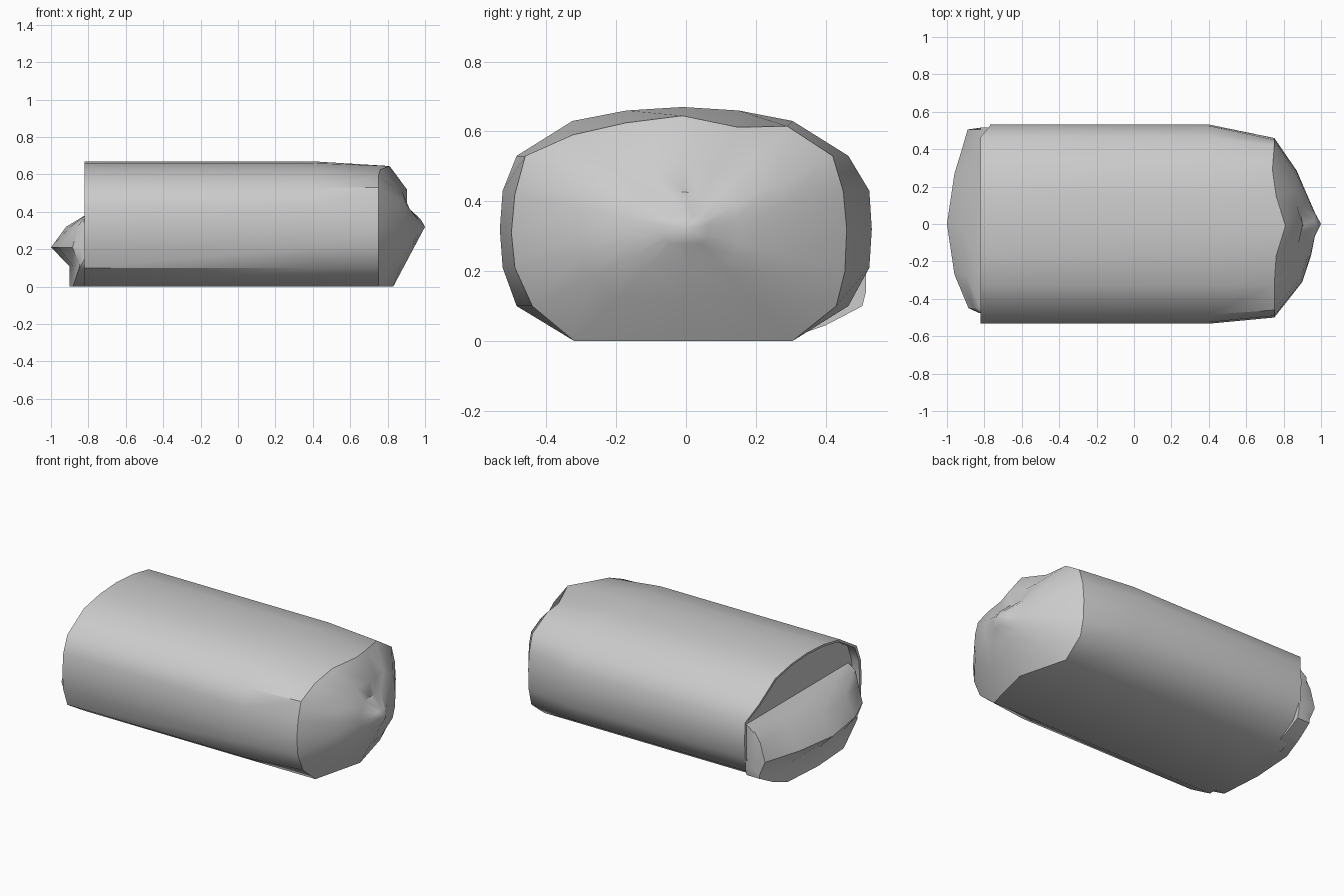
import bpy, bmesh, math

if "Cube" in bpy.data.objects:
    bpy.data.objects.remove(bpy.data.objects["Cube"])


def finish(name, bm, angle):
    bmesh.ops.remove_doubles(bm, verts=bm.verts, dist=0.0005)
    bmesh.ops.recalc_face_normals(bm, faces=bm.faces)
    mesh = bpy.data.meshes.new(name)
    bm.to_mesh(mesh)
    bm.free()
    ob = bpy.data.objects.new(name, mesh)
    bpy.context.collection.objects.link(ob)
    bpy.ops.object.select_all(action='DESELECT')
    ob.select_set(True)
    bpy.context.view_layer.objects.active = ob
    bpy.ops.object.shade_smooth_by_angle(angle=math.radians(angle))
    return ob


def loft(name, rings, angle):
    """Skin closed rings of points and cap both ends."""
    bm = bmesh.new()
    rows = [[bm.verts.new(p) for p in ring] for ring in rings]
    n = len(rows[0])
    for a, b in zip(rows, rows[1:]):
        for i in range(n):
            j = (i + 1) % n
            bm.faces.new((a[i], a[j], b[j], b[i]))
    bm.faces.new(rows[0])
    bm.faces.new(rows[-1])
    return finish(name, bm, angle)


# Body cross-section (y, z), starting at the bottom centre
section = [(0, 0), (-.32, 0), (-.485, .10), (-.525, .21), (-.533, .32), (-.525, .43),
           (-.485, .53), (-.325, .63), (-.17, .66), (-.01, .67), (.15, .66), (.305, .63),
           (.465, .53), (.525, .43), (.532, .32), (.525, .21), (.465, .10), (.305, 0)]
# Narrower rim where the body meets the rounded end (x, y, z)
rim = [(.83, 0, 0), (.75, -.32, 0), (.75, -.44, .10), (.75, -.49, .21), (.75, -.50, .31),
       (.75, -.49, .42), (.75, -.46, .53), (.75, -.325, .59), (.76, -.17, .625),
       (.81, -.01, .645), (.76, .15, .612), (.74, .29, .615), (.75, .42, .53),
       (.75, .45, .43), (.75, .46, .32), (.75, .455, .20), (.75, .43, .10), (.75, .305, 0)]


def end_ring(s, front, back, top):
    """Rim shrunk towards the nose point, bulged by direction."""
    ring = []
    for x, y, z in rim:
        d = math.hypot(y, z - .32)
        side, up = abs(y) / d, max(0, (z - .32) / d)
        bulge = side ** 2 * (front if y < 0 else back) + up ** 2 * top
        ring.append((x + (1 - x) * (1 - s) + bulge, y * s, .32 + (z - .32) * s))
    return ring


def lip_x(y):
    return -.77 if y > .5 else -.82


inset = [(y * .965, .33 + (z - .33) * .965) for y, z in section]
loft("body", [
    [(-.77, y, z) for y, z in inset],
    [(lip_x(y / .965), y, z) for y, z in inset],
    [(lip_x(y), y, z) for y, z in section],
    [(.4, y, z) for y, z in section],
    rim,
    end_ring(.62, .055, .025, .02),
    end_ring(.33, .03, .01, -.035),
    end_ring(.13, 0, 0, 0),
    [(1, 0, .32)] * len(rim),
], 38)

# Pillow-like bulge at the other end: stations (y, tip x, lowest z)
stations = [(-.475, -.83, .14), (-.45, -.885, .10), (-.27, -.96, 0), (0, -1, 0),
            (.27, -.96, 0), (.40, -.92, .045), (.505, -.89, .10), (.515, -.82, .14)]


def bulge_ring(y, tip, low):
    lower = -.82 + (tip + .82) * .45
    mid = -.82 + (tip + .82) * .55
    return [(-.765, y, .42), (-.82, y, .38), (mid, y, .32), (tip, y, .21),
            (lower, y, max(.11, low + .02)), (lower, y, low), (-.765, y, low)]


loft("end_bulge", [bulge_ring(*s) for s in stations], 42)
